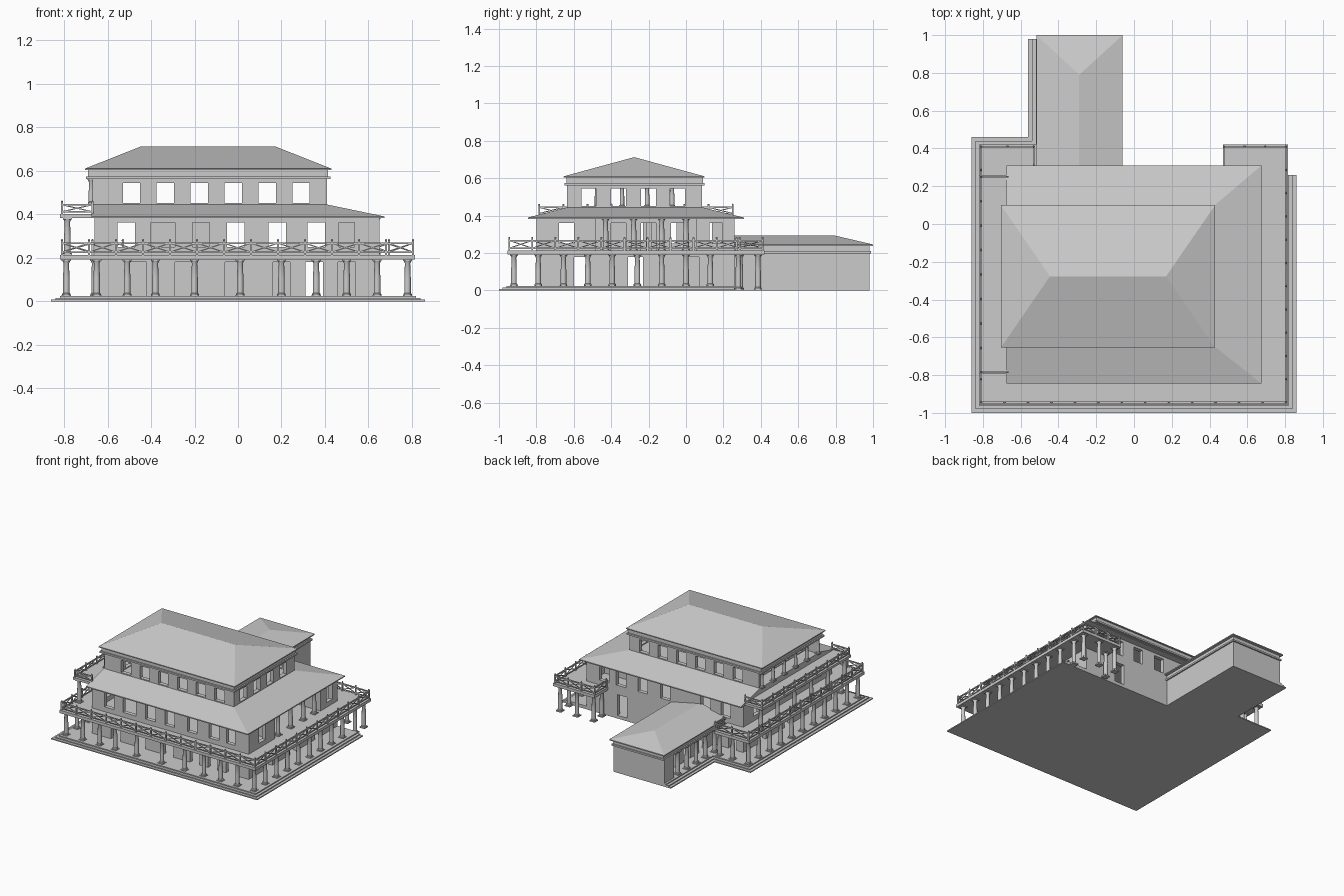
import bpy, bmesh, math
from mathutils import Vector

if "Cube" in bpy.data.objects:
    bpy.data.objects.remove(bpy.data.objects["Cube"])


def finish(name, bm, smooth=False):
    bmesh.ops.remove_doubles(bm, verts=bm.verts, dist=1e-5) if smooth else None
    bmesh.ops.recalc_face_normals(bm, faces=bm.faces)
    me = bpy.data.meshes.new(name)
    bm.to_mesh(me)
    bm.free()
    ob = bpy.data.objects.new(name, me)
    bpy.context.collection.objects.link(ob)
    if smooth:
        bpy.context.view_layer.objects.active = ob
        ob.select_set(True)
        bpy.ops.object.shade_smooth_by_angle(angle=math.radians(40))
        ob.select_set(False)
    return ob


def loft(bm, rings):
    """Closed solid through a stack of equal-length point rings."""
    vs = [[bm.verts.new(p) for p in r] for r in rings]
    n = len(vs[0])
    for a, b in zip(vs, vs[1:]):
        for i in range(n):
            bm.faces.new((a[i], a[(i + 1) % n], b[(i + 1) % n], b[i]))
    bm.faces.new(vs[0][::-1])
    bm.faces.new(vs[-1])


def rect(x0, x1, y0, y1, z):
    return [(x0, y0, z), (x1, y0, z), (x1, y1, z), (x0, y1, z)]


def prism(name, pts, z0, z1):
    bm = bmesh.new()
    loft(bm, [[(x, y, z) for x, y in pts] for z in (z0, z1)])
    return finish(name, bm)


def roof(name, base, z0, z1, top, z2):
    """Hipped roof: thin fascia z0-z1, then slopes up to the top rectangle or ridge."""
    bm = bmesh.new()
    loft(bm, [rect(*base, z0), rect(*base, z1), rect(*top, z2)])
    bmesh.ops.remove_doubles(bm, verts=bm.verts, dist=1e-5)
    return finish(name, bm)


def beam(bm, a, b, w):
    a, b = Vector(a), Vector(b)
    d = (b - a).normalized()
    s = d.cross(Vector((0, 0, 1)))
    s = (s if s.length > 1e-3 else Vector((1, 0, 0))).normalized() * w / 2
    u = s.cross(d)
    loft(bm, [[p + s + u, p - s + u, p - s - u, p + s - u] for p in (a, b)])


def wall(bm, p, q, z0, z1, openings=(), zo=(0, 0), t=0.03):
    """Straight wall; openings are (centre, width) measured in the varying axis."""
    ax = 0 if abs(q[0] - p[0]) > abs(q[1] - p[1]) else 1
    lo, hi, c = min(p[ax], q[ax]), max(p[ax], q[ax]), p[1 - ax]

    def block(a, b, za, zb):
        if b - a > 1e-4 and zb - za > 1e-4:
            r = (a, b, c - t / 2, c + t / 2) if ax == 0 else (c - t / 2, c + t / 2, a, b)
            loft(bm, [rect(*r, za), rect(*r, zb)])
    cur = lo - t / 2
    for m, w in sorted(openings):
        block(cur, m - w / 2, z0, z1)
        block(m - w / 2, m + w / 2, z0, zo[0])
        block(m - w / 2, m + w / 2, zo[1], z1)
        cur = m + w / 2
    block(cur, hi + t / 2, z0, z1)


def columns(name, spots, z0, z1, r=0.015):
    bm = bmesh.new()
    for x, y in spots:
        for a, b in ((z0, z0 + .008), (z1 - .008, z1)):       # plinth and abacus
            loft(bm, [rect(x - r * 1.4, x + r * 1.4, y - r * 1.4, y + r * 1.4, z) for z in (a, b)])
        prof = [(1.3, z0 + .008), (1.3, z0 + .014), (1, z0 + .018), (1, (z0 + z1) / 2),
                (.82, z1 - .02), (1.2, z1 - .008)]
        loft(bm, [[(x + k * r * math.cos(i * math.pi / 6), y + k * r * math.sin(i * math.pi / 6), z)
                   for i in range(12)] for k, z in prof])
    finish(name, bm, True)


def railing(name, path, z, h, bay=0.125):
    bm = bmesh.new()
    for (ax, ay), (bx, by) in zip(path, path[1:]):
        a, b = Vector((ax, ay, 0)), Vector((bx, by, 0))
        n = max(1, round((b - a).length / bay))
        lo, hi = Vector((0, 0, z + .012)), Vector((0, 0, z + h))
        beam(bm, a + lo, b + lo, .006)
        beam(bm, a + hi, b + hi, .008)
        for i in range(n + 1):
            p = a.lerp(b, i / n)
            beam(bm, p + Vector((0, 0, z)), p + Vector((0, 0, z + h + .01)), .009)
            k = bmesh.ops.create_icosphere(bm, subdivisions=1, radius=.006)
            bmesh.ops.translate(bm, verts=k['verts'], vec=p + Vector((0, 0, z + h + .014)))
            if i < n:                                          # crossed bars
                q = a.lerp(b, (i + 1) / n)
                beam(bm, p + lo, q + hi, .005)
                beam(bm, p + hi, q + lo, .005)
    finish(name, bm)


# stepped plinth
for k in range(3):
    i = k * .02
    prism(f"plinth_step_{k + 1}", [(-.86 + i, -1 + i), (.86 - i, -1 + i), (.86 - i, .26), (-.08, .26),
          (-.08, .98), (-.56 + i, .98), (-.56 + i, .46 - i), (-.86 + i, .46 - i)], k * .008, k * .008 + .008)

# ground storey walls
bm = bmesh.new()
D = (.024, .18)
wall(bm, (-.645, -.785), (.635, -.785), 0, .2, [(x, .08) for x in (-.46, -.25, -.02, .2, .35, .5)], D)
wall(bm, (.635, -.785), (.635, .245), 0, .2, [(y, .08) for y in (-.56, -.27, .03)], D)
wall(bm, (-.645, -.785), (-.645, .245), 0, .2, [(y, .08) for y in (-.56, -.27, .03)], D)
wall(bm, (-.645, .245), (.635, .245), 0, .2, [(-.57, .07), (.35, .08)], D)
wall(bm, (-.4, -.1), (.1, -.1), 0, .2)
wall(bm, (.1, -.1), (.1, .245), 0, .2)
finish("ground_walls", bm)

# first floor gallery
prism("gallery_floor", [(-.82, -.955), (.815, -.955), (.815, .42), (.47, .42), (.47, .26), (-.53, .26),
                        (-.53, .42), (-.82, .42)], .192, .214)
fx = (-.79, -.65, -.51, -.38, -.2, .01, .2, .36, .5, .64, .78)
sy = (-.79, -.655, -.525, -.395, -.26, -.13, 0, .13)
columns("gallery_columns", [(x, -.92) for x in fx] + [(s, y) for s in (-.79, .78) for y in sy]
        + [(-.79, .26), (-.79, .385), (-.66, .385), (-.55, .385)], .02, .194)
columns("rear_gallery_columns", [(.78, .28), (.78, .385), (.64, .385), (.5, .385), (.5, .29)], 0, .194)
railing("gallery_railing", [(-.53, .31), (-.53, .41), (-.81, .41), (-.81, -.945), (.805, -.945), (.805, .41),
                            (.475, .41), (.475, .27)], .214, .053)

# middle storey walls with a recessed loggia on the right
bm = bmesh.new()
W = (.25, .362)
z = (.21, .388)
wall(bm, (-.645, -.785), (.635, -.785), *z, [(-.515, .08), (-.345, .11), (-.17, .08), (-.01, .08),
     (.18, .08), (.36, .08), (.5, .07)], W)
wall(bm, (-.645, .245), (.635, .245), *z, [(x, .08) for x in (-.515, -.345, -.01, .18, .36, .5)], W)
wall(bm, (-.645, -.785), (-.645, .245), *z, [(y, .08) for y in (-.64, -.45, -.27, -.09, .1)], W)
wall(bm, (.635, -.785), (.635, -.5), *z, [(-.64, .08)], W)
wall(bm, (.635, .07), (.635, .245), *z, [(.16, .07)], W)
wall(bm, (.42, -.5), (.635, -.5), *z)
wall(bm, (.42, .07), (.635, .07), *z)
wall(bm, (.42, -.5), (.42, .07), *z, [(-.36, .08), (-.2, .08), (-.04, .08)], (.215, .362))
wall(bm, (-.42, -.2), (-.08, -.2), *z)
finish("middle_walls", bm)
columns("loggia_columns", [(.635, y) for y in (-.43, -.28, -.13, 0)], .212, .387)

# side balcony on the left
prism("side_balcony_floor", rect_pts := [(-.82, -.795), (-.64, -.795), (-.64, .26), (-.82, .26)], .383, .401)
columns("side_balcony_columns", [(-.785, -.77 + i * .2) for i in range(6)], .212, .385)
railing("side_balcony_railing", [(-.67, .25), (-.81, .25), (-.81, -.785), (-.67, -.785)], .4, .044)

# skirt roof around the top storey
roof("skirt_roof", (-.675, .675, -.845, .31), .382, .39, (-.675, .41, -.635, .085), .445)

# top storey walls with a recessed porch on the left
bm = bmesh.new()
z, W = (.43, .565), (.452, .545)
xs = [(-.49 + i * .156, .08) for i in range(6)]
wall(bm, (-.655, -.62), (.395, -.62), *z, xs, W)
wall(bm, (-.655, .07), (.395, .07), *z, xs, W)
wall(bm, (.395, -.62), (.395, .07), *z, [(y, .08) for y in (-.52, -.36, -.2, -.045)], W)
wall(bm, (-.56, -.62), (-.56, .07), *z, [(y, .08) for y in (-.52, -.36, -.2, -.045)], W)
finish("top_walls", bm)
columns("top_porch_columns", [(-.675, -.61 + i * .134) for i in range(6)], .44, .565, .012)

# top cornice and main roof
bm = bmesh.new()
loft(bm, [rect(-.7, .425, -.65, .1, h) for h in (.562, .574)])
loft(bm, [rect(-.69, .415, -.64, .09, h) for h in (.57, .606)])
finish("top_cornice", bm)
roof("main_roof", (-.705, .43, -.655, .1), .603, .61, (-.445, .17, -.277, -.277), .713)

# rear wing with a columned porch on its left side
bm = bmesh.new()
z = (0, .205)
wall(bm, (-.095, .26), (-.095, .965), *z)
wall(bm, (-.49, .965), (-.095, .965), *z)
wall(bm, (-.49, .88), (-.49, .965), *z)
wall(bm, (-.49, .88), (-.4, .88), *z)
wall(bm, (-.4, .26), (-.4, .88), *z, [(.4, .08), (.58, .08), (.76, .08)], D)
finish("wing_walls", bm)
columns("wing_columns", [(-.49, .36 + i * .11) for i in range(5)], .02, .202)
bm = bmesh.new()
loft(bm, [rect(-.51, -.07, .25, .99, h) for h in (.198, .21)])
loft(bm, [rect(-.5, -.08, .25, .98, h) for h in (.205, .242)])
finish("wing_cornice", bm)
roof("wing_roof", (-.517, -.06, .245, 1.0), .238, .246, (-.29, -.29, .245, .79), .295)
